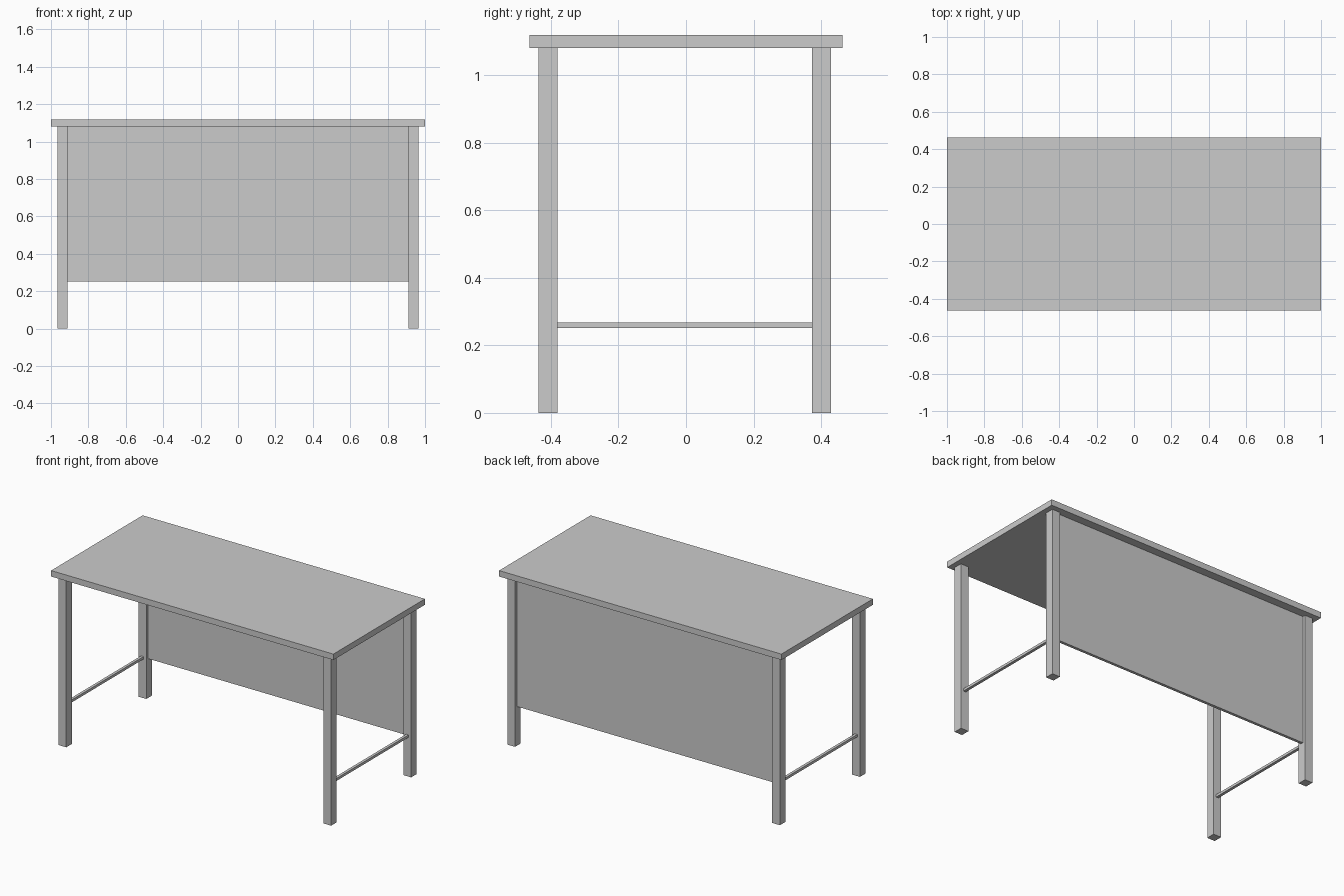
import bpy

if "Cube" in bpy.data.objects:
    bpy.data.objects.remove(bpy.data.objects["Cube"])


def box(name, x, y, z):
    """Axis-aligned box from (min, max) ranges."""
    ranges = (x, y, z)
    bpy.ops.mesh.primitive_cube_add(size=1, location=[(a + b) / 2 for a, b in ranges])
    ob = bpy.context.object
    ob.name = name
    ob.scale = [b - a for a, b in ranges]
    bpy.ops.object.transform_apply(location=True, rotation=False, scale=True)
    return ob


def mirrored_box(name, x, y, z):
    """Box on the right side, mirrored to the left."""
    # Applying location puts the origin at the world centre
    ob = box(name, x, y, z)
    ob.modifiers.new("Mirror", 'MIRROR').use_axis = (True, False, False)
    return ob


TOP_Z = 1.08       # underside of the table top
RAIL_Z = 0.251     # underside of side rails and back panel
LEG_X = (0.911, 0.966)
FRONT_Y = (-0.437, -0.381)
BACK_Y = (0.373, 0.429)

# Table top
box("table_top", (-1, 1), (-0.463, 0.463), (TOP_Z, 1.118))

# Legs
mirrored_box("front_legs", LEG_X, FRONT_Y, (0, TOP_Z))
mirrored_box("back_legs", LEG_X, BACK_Y, (0, TOP_Z))

# Thin rails joining front and back legs
mid_x = sum(LEG_X) / 2
mirrored_box("side_rails", (mid_x - 0.009, mid_x + 0.009),
             (FRONT_Y[1], BACK_Y[0]), (RAIL_Z, RAIL_Z + 0.016))

# Modesty panel between the back legs
mid_y = sum(BACK_Y) / 2
box("back_panel", (-LEG_X[0], LEG_X[0]), (mid_y - 0.009, mid_y + 0.009),
    (RAIL_Z, TOP_Z))
